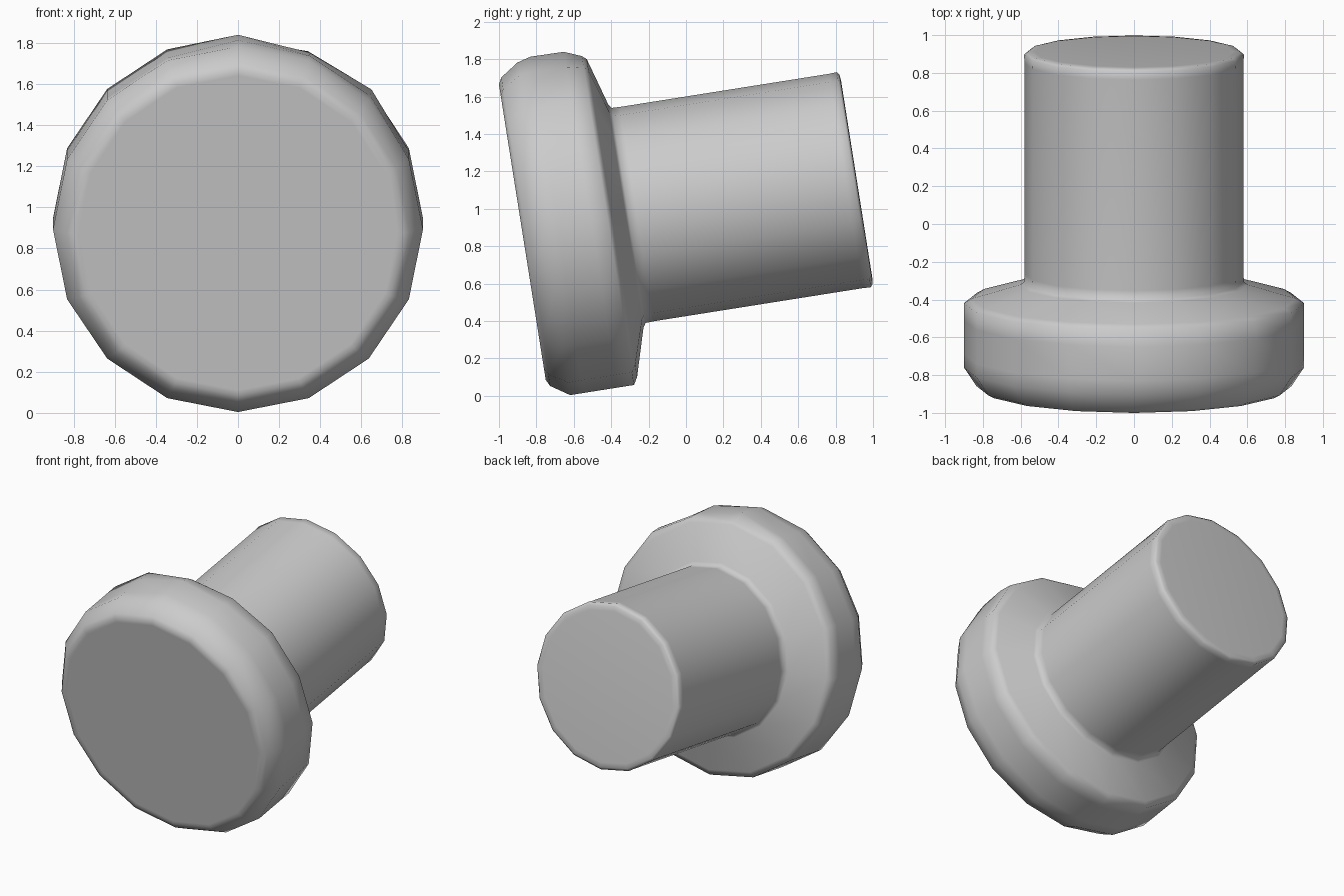
import bpy, bmesh
from math import sin, cos, pi, radians
from mathutils import Vector

if "Cube" in bpy.data.objects:
    bpy.data.objects.remove(bpy.data.objects["Cube"])

SIDES = 16
TILT = radians(9)
ORIGIN = Vector((0, -0.875, 0.875))      # centre of the head's front face
AXIS = Vector((0, cos(TILT), sin(TILT)))
UP = Vector((0, -sin(TILT), cos(TILT)))
SIDE = Vector((1, 0, 0))

# profile: (distance along axis, radius)
PROFILE = [(0, 0.775), (0, 0.80), (0.018, 0.835), (0.116, 0.90), (0.19, 0.90),
           (0.37, 0.90), (0.462, 0.90), (0.485, 0.86), (0.56, 0.605),
           (0.575, 0.582), (0.62, 0.58), (1.75, 0.58), (1.795, 0.582),
           (1.807, 0.565), (1.81, 0.53)]

# slight wear on the head's upper right: ring index -> {side index: radius change}
WEAR = {4: {2: 0.012, 3: 0.012, 4: 0.02},
        5: {2: 0.018, 3: 0.0, 4: 0.018},
        6: {2: 0.005, 3: -0.01, 4: -0.02}}

# peg: headed shaft turned about the tilted axis
bm = bmesh.new()
rings = []
for r, (along, radius) in enumerate(PROFILE):
    ring = []
    for i in range(SIDES):
        a = 2 * pi * i / SIDES
        rad = radius + WEAR.get(r, {}).get(i, 0)
        ring.append(bm.verts.new(ORIGIN + AXIS * along + (SIDE * cos(a) + UP * sin(a)) * rad))
    rings.append(ring)
for low, high in zip(rings, rings[1:]):
    for i in range(SIDES):
        j = (i + 1) % SIDES
        bm.faces.new((low[i], low[j], high[j], high[i]))
bm.faces.new(rings[0])
bm.faces.new(rings[-1])
bmesh.ops.recalc_face_normals(bm, faces=bm.faces)

mesh = bpy.data.meshes.new("headed_peg")
bm.to_mesh(mesh)
bm.free()
peg = bpy.data.objects.new("headed_peg", mesh)
bpy.context.collection.objects.link(peg)
for p in mesh.polygons:
    p.use_smooth = True
